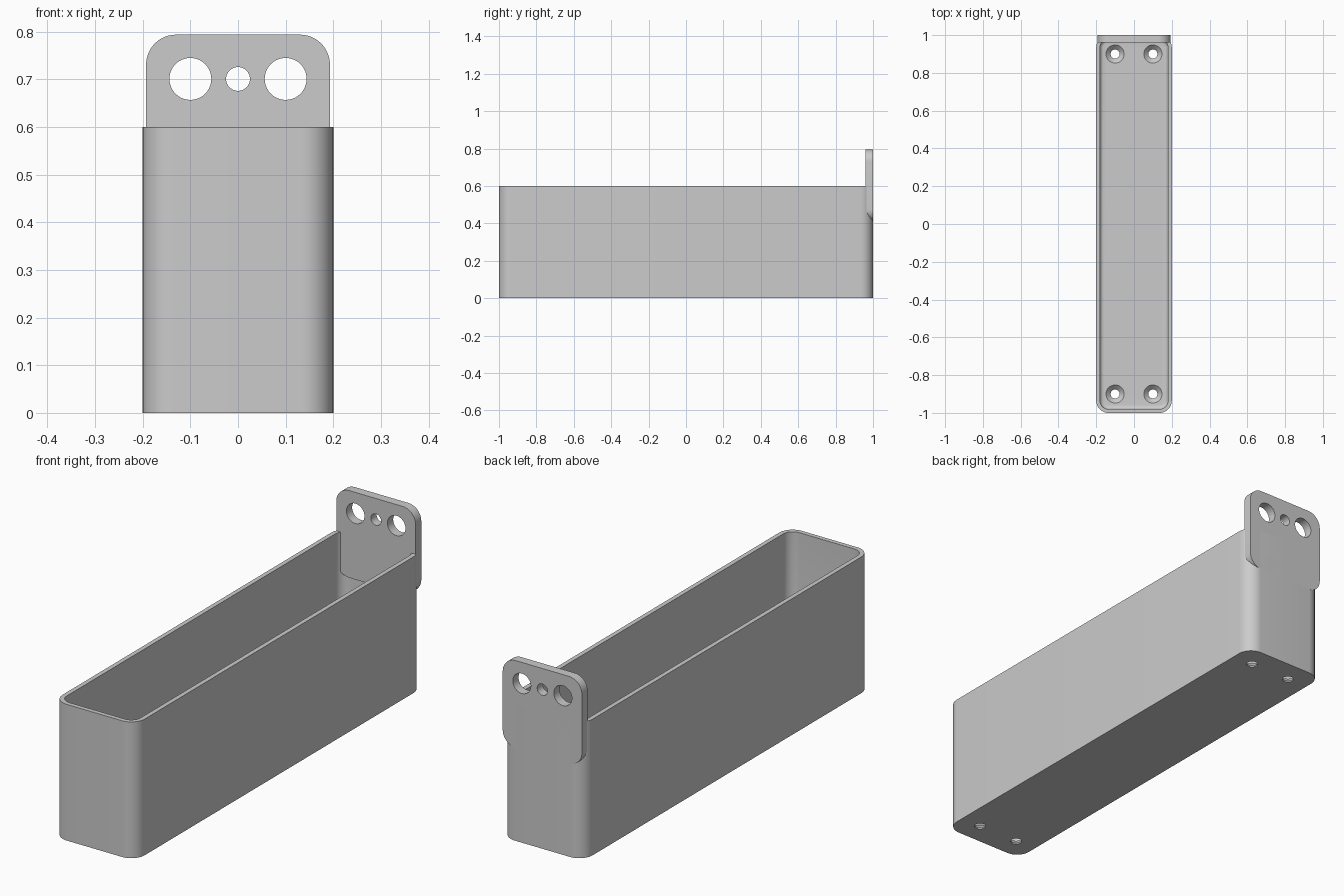
import bpy, bmesh, math
from mathutils import Matrix

cube = bpy.data.objects.get("Cube")
if cube:
    bpy.data.objects.remove(cube, do_unlink=True)

grey = bpy.data.materials.new("plain grey")
grey.use_nodes = True
COLOUR = (0.6, 0.6, 0.6, 1)
grey.diffuse_color = COLOUR
grey.node_tree.nodes["Principled BSDF"].inputs["Base Color"].default_value = COLOUR


def rounded_rect(w, h, r, steps=12):
    """Outline of a rounded rectangle centred on the origin."""
    pts = []
    for q, (sx, sy) in enumerate([(1, 1), (-1, 1), (-1, -1), (1, -1)]):
        for i in range(steps + 1):
            a = math.pi / 2 * (q + i / steps)
            pts.append((sx * (w / 2 - r) + r * math.cos(a),
                        sy * (h / 2 - r) + r * math.sin(a)))
    return pts


def loft(name, sections, matrix=Matrix()):
    """Capped solid through (outline, z) sections."""
    bm = bmesh.new()
    rings = [[bm.verts.new((x, y, z)) for x, y in o] for o, z in sections]
    n = len(rings[0])
    for a, b in zip(rings, rings[1:]):
        for i in range(n):
            j = (i + 1) % n
            bm.faces.new((a[i], a[j], b[j], b[i]))
    bm.faces.new(rings[0][::-1])
    bm.faces.new(rings[-1])
    bm.transform(matrix)
    bmesh.ops.recalc_face_normals(bm, faces=bm.faces)
    me = bpy.data.meshes.new(name)
    bm.to_mesh(me)
    bm.free()
    me.materials.append(grey)
    ob = bpy.data.objects.new(name, me)
    bpy.context.collection.objects.link(ob)
    return ob


def circle(r, n=40):
    return [(r * math.cos(math.tau * i / n), r * math.sin(math.tau * i / n)) for i in range(n)]


def carve(ob, cutters):
    """Subtract every cutter, then bake the result and drop the cutters."""
    for c in cutters:
        c.hide_render = True
        m = ob.modifiers.new("cut", 'BOOLEAN')
        m.operation, m.solver, m.object = 'DIFFERENCE', 'EXACT', c
    dg = bpy.context.evaluated_depsgraph_get()
    ob.modifiers.update() if hasattr(ob.modifiers, "update") else None
    me = bpy.data.meshes.new_from_object(ob.evaluated_get(dg))
    ob.modifiers.clear()
    ob.data = me
    for c in cutters:
        bpy.data.objects.remove(c, do_unlink=True)


def smooth(ob):
    bpy.ops.object.select_all(action='DESELECT')
    ob.select_set(True)
    bpy.context.view_layer.objects.active = ob
    bpy.ops.object.shade_smooth_by_angle(angle=math.radians(30))


WALL, FLOOR, FILLET = 0.02, 0.03, 0.02

# Open tray with rounded corners
outer = rounded_rect(0.4, 2, 0.065)
tray = loft("tray", [(outer, 0), (outer, 0.6)])

# Cavity with a small fillet around the floor
sections = []
for i in range(6):
    a = math.pi / 2 * i / 5
    inset = WALL + FILLET * (1 - math.sin(a))
    sections.append((rounded_rect(0.4 - 2 * inset, 2 - 2 * inset, 0.065 - inset),
                     FLOOR + FILLET * (1 - math.cos(a))))
sections.append((sections[-1][0], 0.7))
cutters = [loft("cavity_cutter", sections)]

# Countersunk screw holes in the floor
for x in (-0.1, 0.1):
    for y in (-0.9, 0.9):
        cutters.append(loft("screw_cutter",
                            [(circle(0.024), -0.05), (circle(0.024), FLOOR - 0.024),
                             (circle(0.05), FLOOR + 0.002)],
                            Matrix.Translation((x, y, 0))))
carve(tray, cutters)
smooth(tray)

# Upright hanging plate at the back
turn = Matrix.Rotation(math.pi / 2, 4, 'X')
Z0, Z1 = 0.41, 0.794
plate_outline = rounded_rect(0.386, Z1 - Z0, 0.063)
plate = loft("hanging_plate", [(plate_outline, 0), (plate_outline, 0.04)],
             Matrix.Translation((0, 1, (Z0 + Z1) / 2)) @ turn)
holes = [loft("plate_hole_cutter", [(circle(r), -0.05), (circle(r), 0.1)],
              Matrix.Translation((x, 1, 0.701)) @ turn)
         for x, r in ((-0.1, 0.044), (0, 0.025), (0.1, 0.044))]
carve(plate, holes)
smooth(plate)
